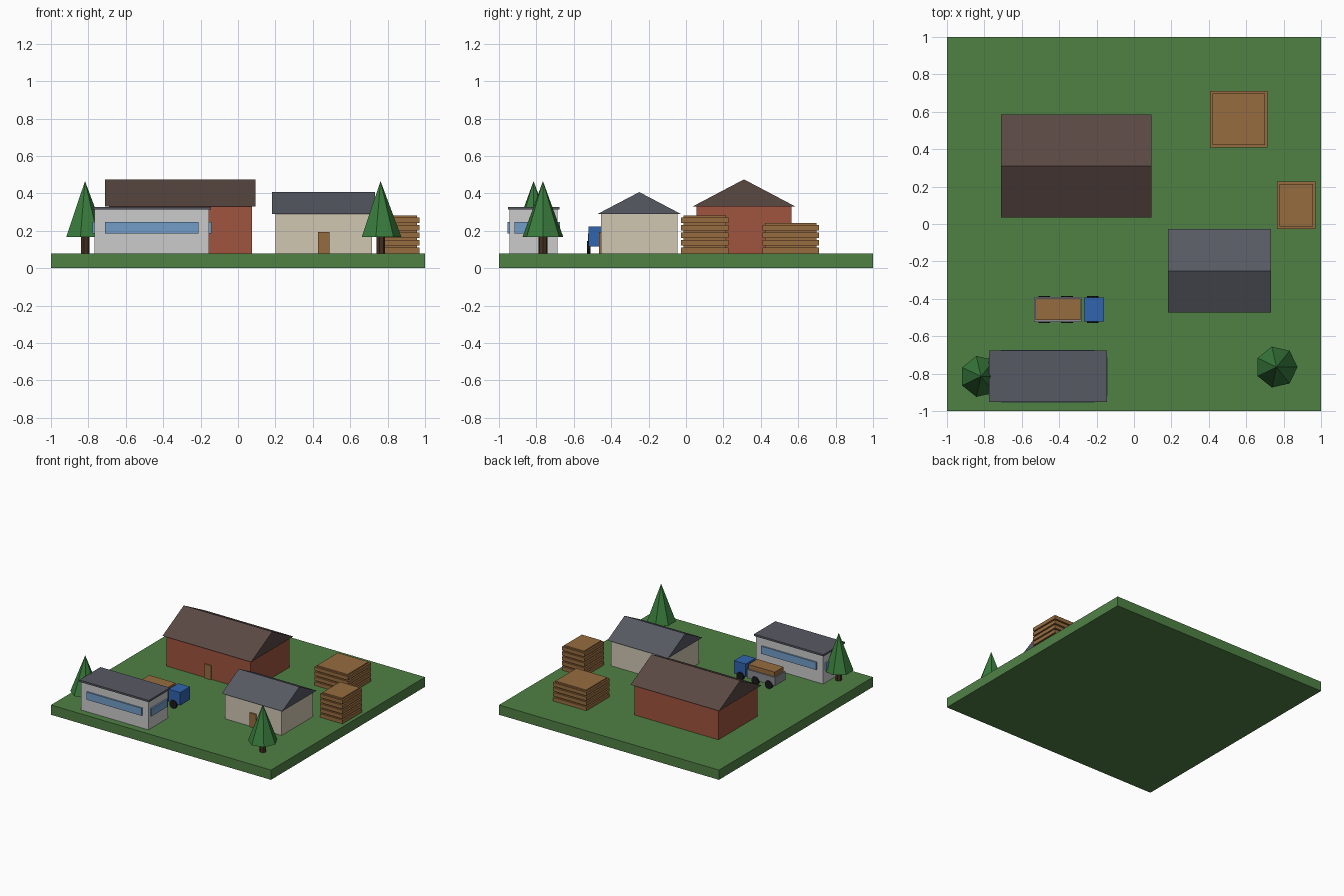
import bpy, bmesh, math
from mathutils import Matrix

if "Cube" in bpy.data.objects:
    bpy.data.objects.remove(bpy.data.objects["Cube"])

G = 0.08  # top of the ground slab


def mat(name, r, g, b):
    m = bpy.data.materials.new(name)
    m.diffuse_color = (r, g, b, 1)
    m.use_nodes = True
    m.node_tree.nodes["Principled BSDF"].inputs["Base Color"].default_value = m.diffuse_color
    return m


GRASS = mat("grass", 0.08, 0.22, 0.06)
BRICK = mat("brick", 0.35, 0.09, 0.05)
BROWN_ROOF = mat("brown_roof", 0.10, 0.065, 0.055)
CREAM = mat("cream", 0.64, 0.57, 0.45)
SLATE = mat("slate", 0.095, 0.10, 0.125)
WHITE = mat("white_wall", 0.65, 0.65, 0.63)
GLASS = mat("glass", 0.17, 0.34, 0.57)
WOOD = mat("wood", 0.31, 0.15, 0.05)
BLUE = mat("blue", 0.03, 0.13, 0.42)
STEEL = mat("steel", 0.25, 0.26, 0.28)
RUBBER = mat("rubber", 0.01, 0.01, 0.012)
BARK = mat("bark", 0.06, 0.03, 0.015)
LEAF = mat("leaf", 0.04, 0.20, 0.045)


def finish(bm, name, material):
    bmesh.ops.recalc_face_normals(bm, faces=bm.faces)
    me = bpy.data.meshes.new(name)
    bm.to_mesh(me)
    bm.free()
    me.materials.append(material)
    ob = bpy.data.objects.new(name, me)
    bpy.context.collection.objects.link(ob)
    return ob


def box(name, cx, cy, z0, sx, sy, sz, material):
    bm = bmesh.new()
    bmesh.ops.create_cube(bm, size=1, matrix=Matrix.Translation((cx, cy, z0 + sz / 2))
                          @ Matrix.Diagonal((sx, sy, sz, 1)))
    return finish(bm, name, material)


def gable(name, cx, cy, z0, sx, sy, h, material):
    # triangular prism with its ridge along x
    bm = bmesh.new()
    x = cx - sx / 2
    pts = [(x, cy - sy / 2, z0), (x, cy + sy / 2, z0), (x, cy, z0 + h)]
    f = bm.faces.new([bm.verts.new(p) for p in pts])
    ext = bmesh.ops.extrude_face_region(bm, geom=[f], use_keep_orig=True)
    vs = [e for e in ext["geom"] if isinstance(e, bmesh.types.BMVert)]
    bmesh.ops.translate(bm, verts=vs, vec=(sx, 0, 0))
    return finish(bm, name, material)


def cone(name, loc, r1, r2, h, n, rot, material):
    bm = bmesh.new()
    bmesh.ops.create_cone(bm, cap_ends=True, segments=n, radius1=r1, radius2=r2, depth=h,
                          matrix=Matrix.Translation(loc) @ rot)
    bmesh.ops.remove_doubles(bm, verts=bm.verts, dist=1e-5)
    return finish(bm, name, material)


# ground slab
box("ground", 0, 0, 0, 2, 2, G, GRASS)


# gabled buildings with a front door
def house(name, cx, cy, sx, sy, h, over, rise, wall, roof):
    box(name + "_walls", cx, cy, G, sx, sy, h, wall)
    gable(name + "_roof", cx, cy, G + h, sx + 2 * over, sy + 2 * over, rise, roof)
    box(name + "_door", cx, cy - sy / 2, G, 0.06, 0.02, 0.115, WOOD)


house("workshop", -0.308, 0.31, 0.765, 0.51, 0.25, 0.02, 0.145, BRICK, BROWN_ROOF)
house("cottage", 0.458, -0.25, 0.515, 0.41, 0.21, 0.018, 0.117, CREAM, SLATE)

# flat-roofed office with windows on all four sides
OX, OY = -0.46, -0.815
box("office_walls", OX, OY, G, 0.612, 0.256, 0.233, WHITE)
box("office_roof", OX, OY, G + 0.233, 0.632, 0.276, 0.015, SLATE)
for s, side in ((-1, "a"), (1, "b")):
    box("long_window_" + side, OX, OY + s * 0.13, 0.185, 0.50, 0.02, 0.062, GLASS)
    box("end_window_" + side, OX + s * 0.308, OY, 0.185, 0.02, 0.205, 0.062, GLASS)

# truck carrying timber
TY = -0.457
box("truck_bed", -0.408, TY, 0.115, 0.255, 0.134, 0.07, STEEL)
box("truck_load", -0.407, TY, 0.185, 0.24, 0.115, 0.038, WOOD)
box("truck_cab", -0.214, TY, 0.117, 0.106, 0.126, 0.106, BLUE)
for i, x in enumerate((-0.48, -0.358, -0.22)):
    for s in (-1, 1):
        cone(f"wheel_{i}_{'near' if s < 0 else 'far'}", (x, TY + s * 0.063, G + 0.033),
             0.033, 0.033, 0.02, 10, Matrix.Rotation(math.pi / 2, 4, "X"), RUBBER)


# timber stacks: wide boards separated by narrower spacers
def stack(name, cx, cy, sx, sy, layers):
    for i in range(layers):
        z = G + i * 0.0405
        box(f"{name}_boards_{i}", cx, cy, z, sx, sy, 0.03, WOOD)
        box(f"{name}_spacer_{i}", cx, cy, z + 0.03, sx - 0.026, sy - 0.026, 0.0105, WOOD)


stack("large_stack", 0.56, 0.56, 0.305, 0.30, 4)
stack("small_stack", 0.867, 0.10, 0.205, 0.255, 5)

# seven-sided conifers with a corner facing +x
TURN = Matrix.Rotation(-math.pi / 2, 4, "Z")
for i, (x, y) in enumerate(((0.762, -0.765), (-0.818, -0.815))):
    cone(f"tree_trunk_{i}", (x, y, G + 0.043), 0.025, 0.025, 0.086, 7, TURN, BARK)
    cone(f"tree_crown_{i}", (x, y, 0.166 + 0.15), 0.112, 0, 0.3, 7, TURN, LEAF)
